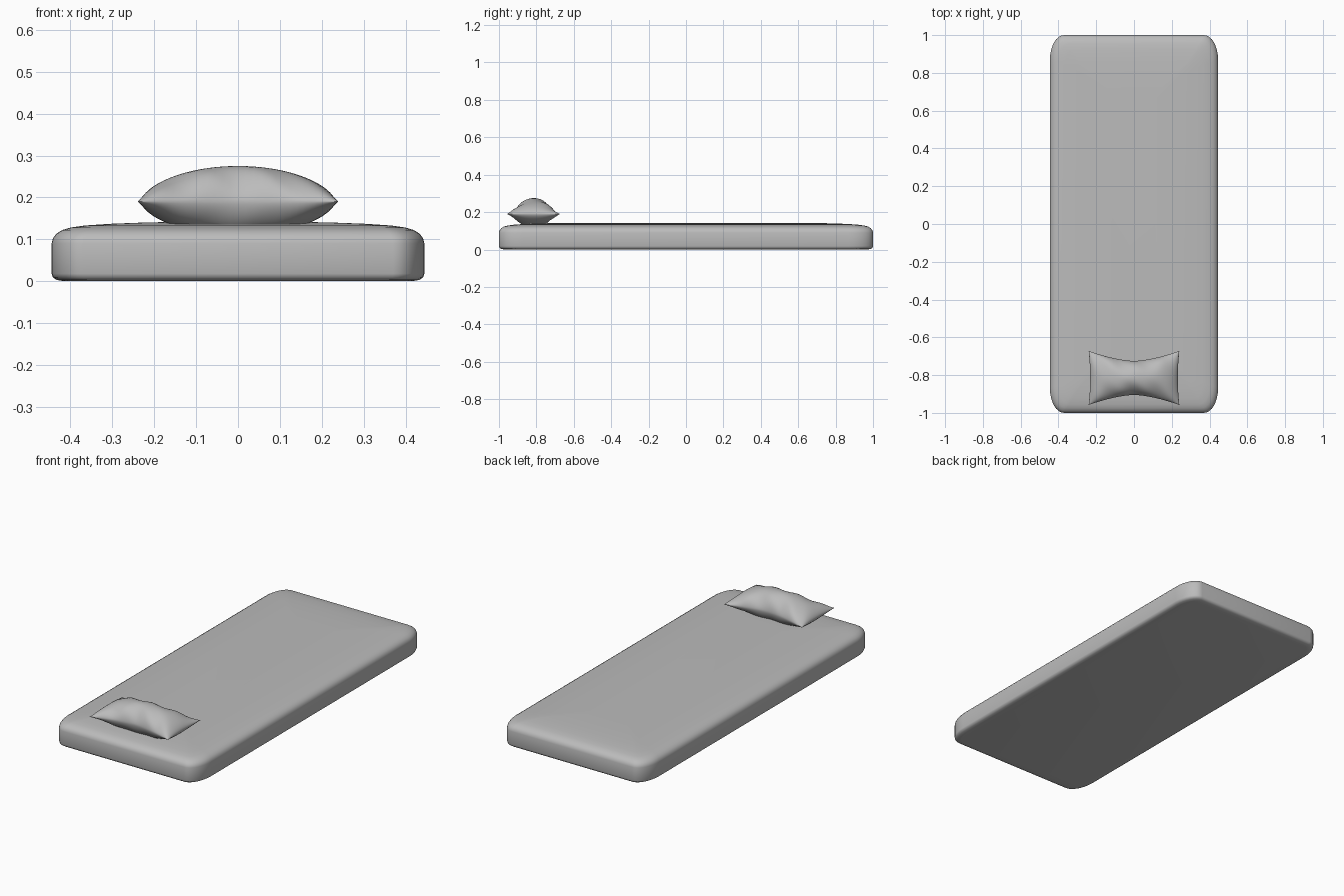
import bpy, bmesh, math

if "Cube" in bpy.data.objects:
    bpy.data.objects.remove(bpy.data.objects["Cube"])

grey = bpy.data.materials.new("soft_grey")
grey.diffuse_color = (0.5, 0.5, 0.5, 1)
grey.use_nodes = True
grey.node_tree.nodes["Principled BSDF"].inputs["Base Color"].default_value = grey.diffuse_color


def finish(name, bm, angle):
    bmesh.ops.remove_doubles(bm, verts=bm.verts, dist=1e-5)
    bmesh.ops.recalc_face_normals(bm, faces=bm.faces)
    mesh = bpy.data.meshes.new(name)
    bm.to_mesh(mesh)
    bm.free()
    obj = bpy.data.objects.new(name, mesh)
    bpy.context.collection.objects.link(obj)
    mesh.materials.append(grey)
    bpy.ops.object.select_all(action='DESELECT')
    obj.select_set(True)
    bpy.context.view_layer.objects.active = obj
    bpy.ops.object.shade_smooth_by_angle(angle=math.radians(angle))


def rounded_ring(inset, z, steps=8):
    """Rectangle outline with elliptical corners, shrunk by inset."""
    hx, hy = 0.445 - inset, 1.0 - inset
    rx, ry = max(0.075 - inset * 0.4, 0.02), max(0.13 - inset * 0.6, 0.02)
    pts = []
    for k, (sx, sy) in enumerate([(1, 1), (-1, 1), (-1, -1), (1, -1)]):
        for i in range(steps + 1):
            a = math.pi / 2 * (k + i / steps)
            pts.append((sx * (hx - rx) + rx * math.cos(a),
                        sy * (hy - ry) + ry * math.sin(a), z))
    return pts


# Mattress: stacked outlines, softly domed on top
profile = [(0.03, 0.0), (0.012, 0.003), (0.003, 0.009), (0, 0.018), (0, 0.09),
           (0.003, 0.102), (0.011, 0.113), (0.025, 0.122), (0.045, 0.128),
           (0.08, 0.133), (0.14, 0.137), (0.22, 0.140), (0.32, 0.142)]
bm = bmesh.new()
rings = [[bm.verts.new(p) for p in rounded_ring(*s)] for s in profile]
for a, b in zip(rings, rings[1:]):
    n = len(a)
    for i in range(n):
        j = (i + 1) % n
        bm.faces.new((a[i], a[j], b[j], b[i]))
bm.faces.new(rings[0])
bm.faces.new(rings[-1])
finish("mattress", bm, 50)


# Pillow: two puffed sheets meeting at a pinched seam
def pillow_point(u, v, side):
    x = u * (0.24 - 0.008 * (1 - v * v))
    y = -0.815 + v * (0.09 + 0.053 * abs(u) ** 1.6)
    puff = (max(0, 1 - u * u) ** 0.6) * (max(0, 1 - v * v) ** 0.6)
    # creases fade out at the seam and at the crown
    crease = 0.03 * math.sin(11 * u + 2 * v) * v * v * puff
    if side > 0:
        z = 0.19 + 0.085 * puff + crease * 0.6
    else:
        z = 0.19 - 0.06 * min(1, 1.35 * puff) + crease * 0.2
    return x, y, z


bm = bmesh.new()
nu, nv = 40, 28


def spaced(i, n):
    return -math.cos(math.pi * i / n)      # denser towards the seam


for side in (1, -1):
    grid = [[bm.verts.new(pillow_point(spaced(i, nu), spaced(j, nv), side))
             for j in range(nv + 1)] for i in range(nu + 1)]
    for i in range(nu):
        for j in range(nv):
            bm.faces.new((grid[i][j], grid[i + 1][j],
                          grid[i + 1][j + 1], grid[i][j + 1]))
finish("pillow", bm, 60)
